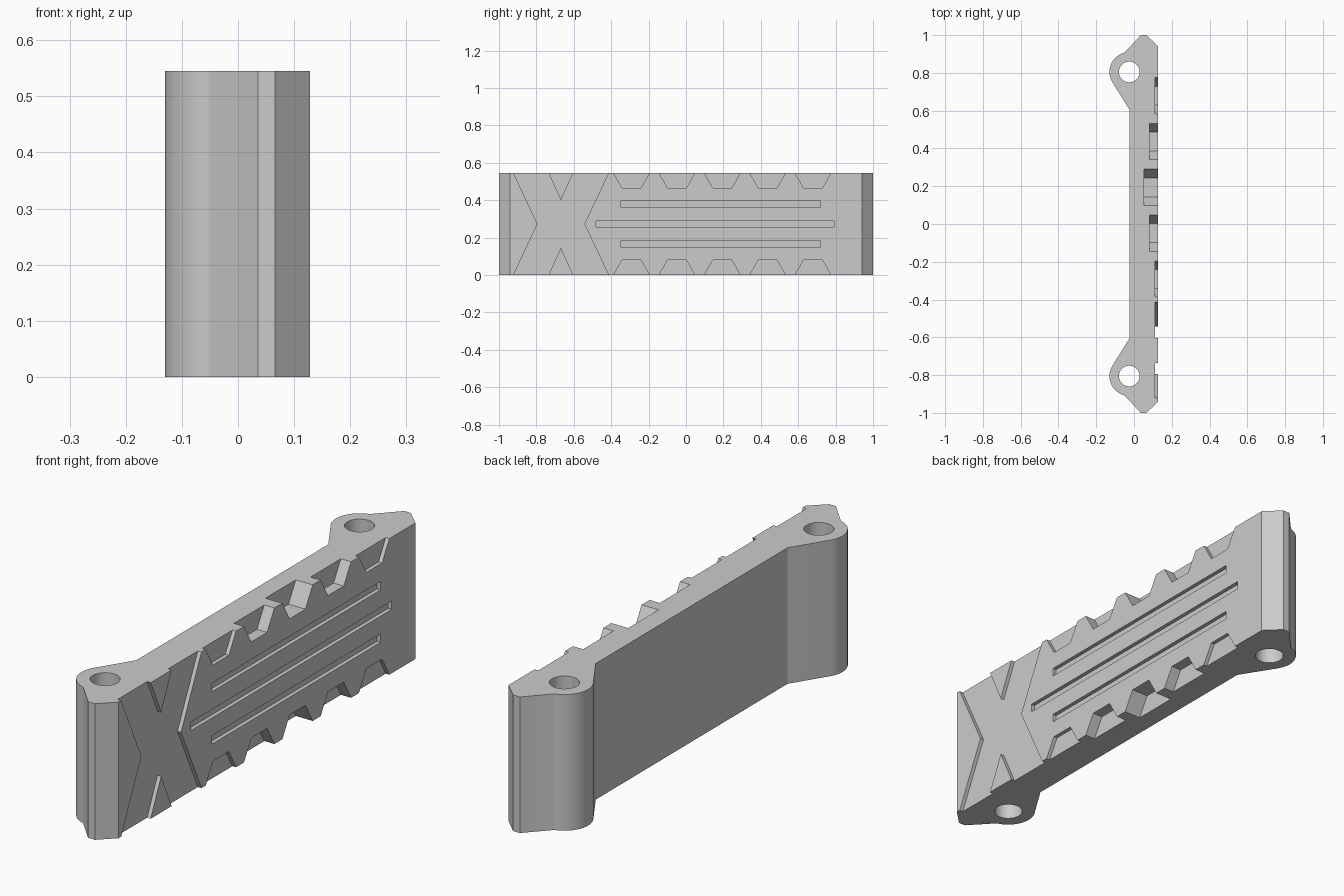
import bpy, bmesh, math
from mathutils import Vector

if "Cube" in bpy.data.objects:
    bpy.data.objects.remove(bpy.data.objects["Cube"], do_unlink=True)

HEIGHT = 0.545
FACE_X = 0.128          # decorated face
BACK_X = -0.025
PIN_Y = 0.805           # pin hole centre
MID = HEIGHT / 2
OVER = 0.1              # how far cutters pass the body

grey = bpy.data.materials.new("plain grey")
grey.use_nodes = True
grey.diffuse_color = (0.6, 0.6, 0.6, 1)
grey.node_tree.nodes["Principled BSDF"].inputs["Base Color"].default_value = (0.6, 0.6, 0.6, 1)


def add_prism(bm, points, offset):
    """Closed prism from a planar loop of 3D points."""
    face = bm.faces.new([bm.verts.new(p) for p in points])
    new = bmesh.ops.extrude_face_region(bm, geom=[face])["geom"]
    verts = [g for g in new if isinstance(g, bmesh.types.BMVert)]
    bmesh.ops.translate(bm, verts=verts, vec=Vector(offset))


def make_object(name, bm):
    bmesh.ops.recalc_face_normals(bm, faces=bm.faces)
    mesh = bpy.data.meshes.new(name)
    bm.to_mesh(mesh)
    bm.free()
    mesh.materials.append(grey)
    obj = bpy.data.objects.new(name, mesh)
    bpy.context.collection.objects.link(obj)
    return obj


def arc(cx, cy, r, a0, a1, n):
    angles = [math.radians(a0 + (a1 - a0) * i / n) for i in range(n + 1)]
    return [(cx + r * math.cos(a), cy + r * math.sin(a)) for a in angles]


# Body: half outline with bevelled tip and rounded hinge lug, mirrored in y
half = [(FACE_X, 0.94), (0.066, 1.0), (0.036, 1.0), (-0.05, 0.908)]
half += arc(BACK_X, PIN_Y, 0.105, 106, 212, 20)
half += [(BACK_X, 0.607)]
outline = half + [(x, -y) for x, y in reversed(half)]
bm = bmesh.new()
add_prism(bm, [(x, y, 0) for x, y in outline], (0, 0, HEIGHT))
body = make_object("grip_panel", bm)

cut = bmesh.new()

# Pin holes through both lugs
for side in (-1, 1):
    ring = arc(BACK_X, side * PIN_Y, 0.055, 0, 360, 40)[:-1]
    add_prism(cut, [(x, y, -OVER) for x, y in ring], (0, 0, HEIGHT + 2 * OVER))


def recess(points, depth):
    """Pocket in the decorated face from (y, z) points."""
    add_prism(cut, [(FACE_X - depth, y, z) for y, z in points], (depth + OVER, 0, 0))


def flip(points):
    return [(y, HEIGHT - z) for y, z in points]


# Trapezoid notches along both edges, deepest in the middle
for i, depth in enumerate((0.016, 0.045, 0.075, 0.045, 0.016)):
    y = -0.291 + i * 0.2425
    notch = [(y - 0.096, HEIGHT + OVER), (y - 0.096, HEIGHT), (y - 0.05, 0.465),
             (y + 0.05, 0.465), (y + 0.096, HEIGHT), (y + 0.096, HEIGHT + OVER)]
    recess(notch, depth)
    recess(flip(notch), depth)

# Shallow cross-shaped recess
top = [(-0.794, MID), (-0.922, HEIGHT), (-0.922, HEIGHT + OVER), (-0.735, HEIGHT + OVER),
       (-0.735, HEIGHT), (-0.669, 0.4), (-0.603, HEIGHT), (-0.603, HEIGHT + OVER),
       (-0.414, HEIGHT + OVER), (-0.414, HEIGHT), (-0.543, MID)]
recess(top + flip(top)[-2:0:-1], 0.016)

# Three long grooves
for y0, y1, z in ((-0.48, 0.79, MID), (-0.347, 0.72, MID + 0.105), (-0.347, 0.72, MID - 0.105)):
    h = 0.017
    recess([(y0, z - h), (y1, z - h), (y1, z + h), (y0, z + h)], 0.016)

cutter = make_object("recess_cutter", cut)

# Cut, then smooth only the rounded surfaces
mod = body.modifiers.new("recesses", 'BOOLEAN')
mod.operation = 'DIFFERENCE'
mod.solver = 'EXACT'
mod.object = cutter
bpy.ops.object.select_all(action='DESELECT')
body.select_set(True)
bpy.context.view_layer.objects.active = body
bpy.ops.object.modifier_apply(modifier=mod.name)
bpy.data.objects.remove(cutter, do_unlink=True)
bpy.ops.object.shade_smooth_by_angle(angle=math.radians(25))
